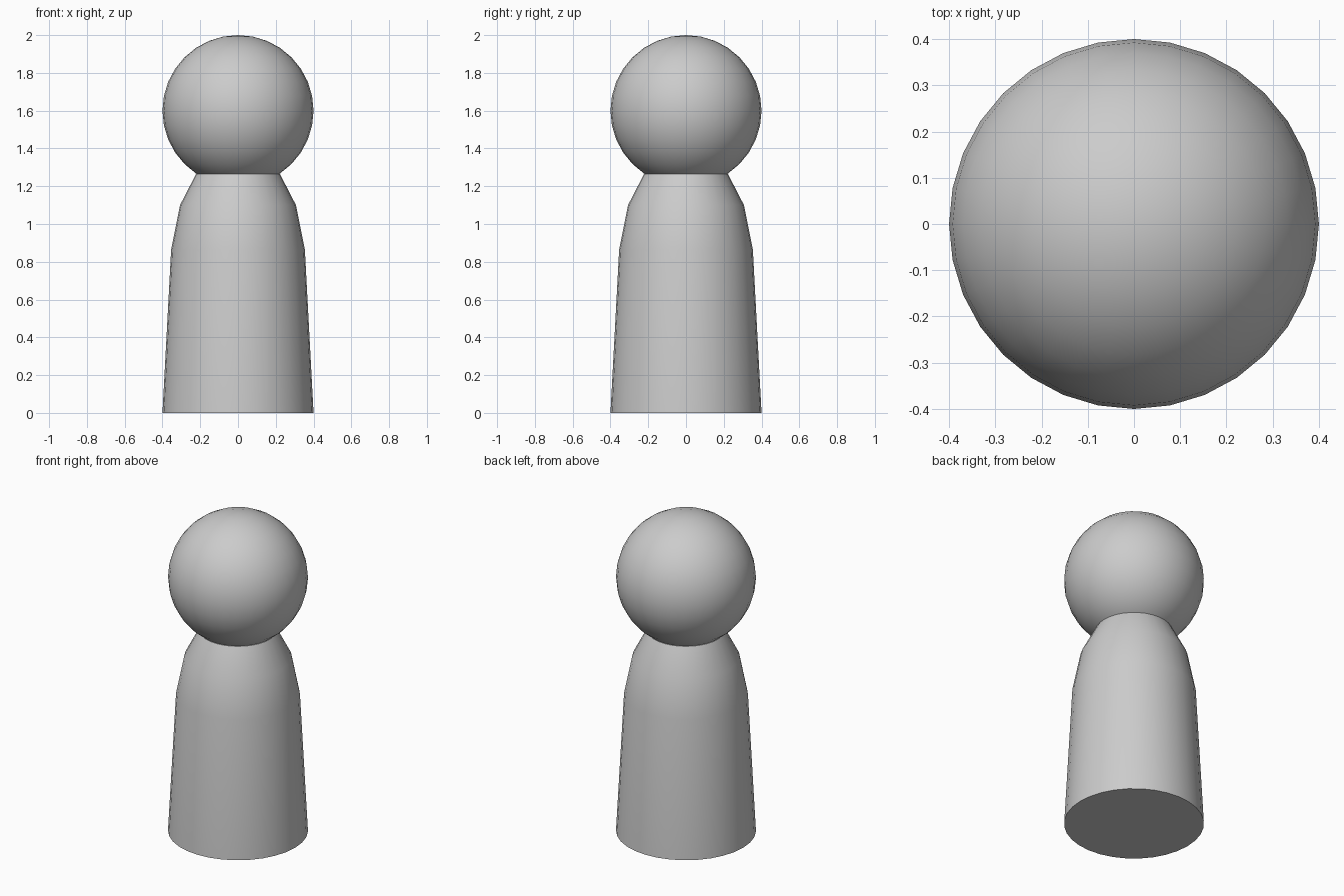
import bpy, bmesh, math
from mathutils import Matrix

if "Cube" in bpy.data.objects:
    bpy.data.objects.remove(bpy.data.objects["Cube"])

SIDES = 32


def finish(name, bm, angle):
    bmesh.ops.recalc_face_normals(bm, faces=bm.faces[:])
    mesh = bpy.data.meshes.new(name)
    bm.to_mesh(mesh)
    bm.free()
    obj = bpy.data.objects.new(name, mesh)
    bpy.context.collection.objects.link(obj)
    bpy.ops.object.select_all(action='DESELECT')
    obj.select_set(True)
    bpy.context.view_layer.objects.active = obj
    bpy.ops.object.shade_smooth_by_angle(angle=math.radians(angle))


# Tapered body: radius and height of each ring, capped at both ends
profile = [(0.40, 0.0), (0.354, 0.865), (0.307, 1.10), (0.222, 1.265)]
bm = bmesh.new()
rings = []
for r, z in profile:
    rings.append([bm.verts.new((r * math.cos(math.tau * i / SIDES),
                                r * math.sin(math.tau * i / SIDES), z))
                  for i in range(SIDES)])
for low, high in zip(rings, rings[1:]):
    for i in range(SIDES):
        j = (i + 1) % SIDES
        bm.faces.new((low[i], low[j], high[j], high[i]))
bm.faces.new(rings[0])
bm.faces.new(rings[-1])
finish("body", bm, 40)

# Round head resting in the top of the body
bm = bmesh.new()
bmesh.ops.create_uvsphere(bm, u_segments=SIDES, v_segments=16, radius=0.4,
                          matrix=Matrix.Translation((0, 0, 1.6)))
finish("head", bm, 40)
